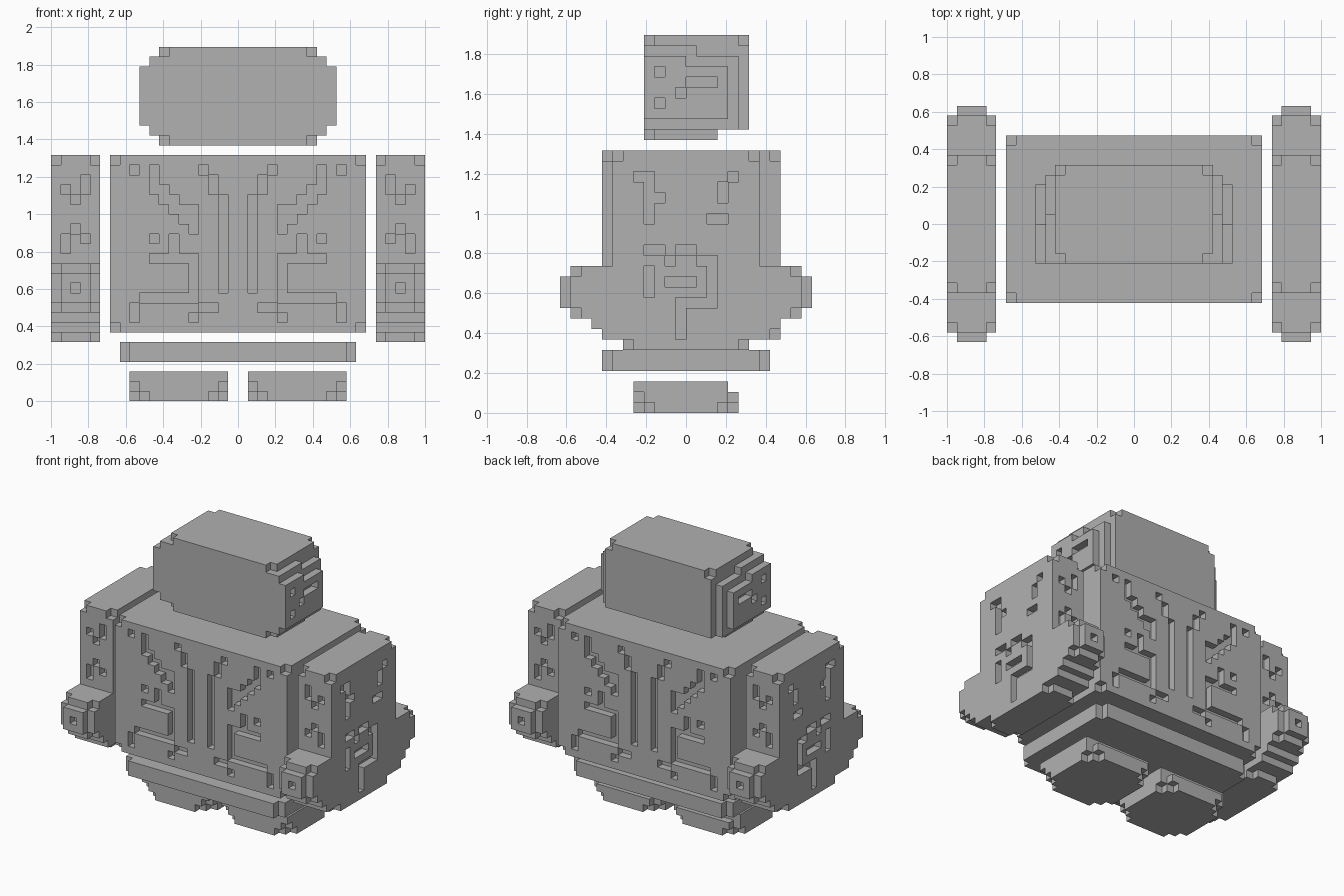
import bpy
import bmesh
from itertools import product
from mathutils import Vector

UNIT = 1 / 19  # edge of one block

old = bpy.data.objects.get("Cube")
if old:
    bpy.data.objects.remove(old, do_unlink=True)

stone = bpy.data.materials.new("stone grey")
stone.use_nodes = True
GREY = (0.44, 0.44, 0.44, 1)
stone.diffuse_color = GREY
stone.node_tree.nodes["Principled BSDF"].inputs["Base Color"].default_value = GREY


def box(x, y, z):
    """Blocks inside three (start, end) ranges."""
    return set(product(range(*x), range(*y), range(*z)))


def corners(x, y, z):
    """The eight corner blocks of a box."""
    return set(product(*[(a, b - 1) for a, b in (x, y, z)]))


def clipped(x, y, z):
    return box(x, y, z) - corners(x, y, z)


def mirrored(cells):
    return {(-x - 1, y, z) for x, y, z in cells}


def front_grooves(rects, layer):
    return {(i, layer, k) for x, z, w, h in rects
            for i in range(x, x + w) for k in range(z, z + h)}


def side_grooves(rects, layer):
    return {(layer, i, k) for i, _, k in front_grooves(rects, 0)}


def build(name, cells):
    """Mesh made of the exposed block faces."""
    bm = bmesh.new()
    for cell in cells:
        for axis, sign in product(range(3), (-1, 1)):
            step = [0, 0, 0]
            step[axis] = sign
            if tuple(c + s for c, s in zip(cell, step)) in cells:
                continue
            n = Vector(step)
            u = Vector([float(i == (axis + 1) % 3) for i in range(3)])
            v = n.cross(u)
            mid = Vector(cell) + Vector((0.5, 0.5, 0.5)) + n / 2
            quad = [mid + (a * u + b * v) / 2
                    for a, b in ((-1, -1), (1, -1), (1, 1), (-1, 1))]
            bm.faces.new([bm.verts.new(p * UNIT) for p in quad])
    bmesh.ops.remove_doubles(bm, verts=bm.verts[:], dist=UNIT / 10)
    mesh = bpy.data.meshes.new(name)
    bm.to_mesh(mesh)
    bm.free()
    mesh.materials.append(stone)
    obj = bpy.data.objects.new(name, mesh)
    bpy.context.collection.objects.link(obj)
    return obj


# Torso with cracks on front and back
cracks = [(10, 23, 1, 1), (8, 22, 1, 2), (7, 21, 2, 1), (6, 20, 2, 1),
          (5, 19, 2, 1), (4, 17, 1, 3), (5, 18, 1, 1), (8, 16, 1, 1),
          (6, 15, 1, 2), (4, 14, 5, 1), (4, 11, 1, 3), (4, 10, 5, 1),
          (10, 8, 1, 2), (9, 10, 1, 1), (2, 9, 2, 1), (4, 8, 1, 1),
          (3, 23, 1, 1), (2, 21, 1, 2), (1, 11, 1, 10)]
torso = clipped((-13, 13), (-8, 9), (7, 25))
for layer in (-8, 8):
    marks = front_grooves(cracks, layer)
    torso -= marks | mirrored(marks)
build("torso", torso)

# Hip slab
build("hips", clipped((-12, 12), (-8, 8), (4, 6)))

# Head with stepped, carved sides
head = clipped((-8, 8), (-4, 6), (26, 36)) - box((-8, 8), (3, 6), (26, 27))
cheek = (box((8, 9), (-4, 1), (27, 35)) | box((8, 9), (1, 5), (27, 34))
         | box((9, 10), (-4, 0), (28, 34)) | box((9, 10), (0, 4), (28, 33)))
cheek -= side_grooves([(-3, 32, 1, 1), (-3, 29, 1, 1),
                       (0, 31, 3, 1), (-1, 30, 1, 1)], 9)
build("head", head | cheek | mirrored(cheek))

# Arms: upright block, fist bulge, stepped underside
arm_x = (14, 19)
arm = clipped(arm_x, (-7, 7), (8, 25))
arm |= clipped(arm_x, (-11, 11), (9, 14))
arm |= box((15, 18), (-12, 12), (10, 13))
for reach, z in ((9, 8), (8, 7), (6, 6)):
    arm |= box(arm_x, (-reach, reach), (z, z + 1))
arm -= {(x, y, 6) for x in (14, 18) for y in (-6, 5)}
pits = [(15, 21, 1, 2), (16, 20, 1, 1), (17, 21, 1, 1),
        (15, 16, 1, 1), (16, 17, 1, 1), (17, 15, 1, 2)]
for layer in (-7, 6):
    arm -= front_grooves(pits, layer)
for layer in (-12, 11):
    arm -= front_grooves([(16, 11, 1, 1)], layer)
# spiral cracks on the outer face
arm -= side_grooves([(-5, 22, 2, 1), (-4, 18, 1, 4), (-3, 20, 1, 1),
                     (4, 22, 1, 1), (3, 20, 1, 2), (2, 18, 2, 1),
                     (-4, 15, 2, 1), (-2, 14, 1, 1), (-1, 15, 2, 1),
                     (1, 14, 2, 1), (2, 10, 1, 4), (0, 10, 2, 1),
                     (-4, 11, 1, 3), (-2, 12, 3, 1), (-1, 7, 1, 4)], 18)
build("left_arm", arm)
build("right_arm", mirrored(arm))

# Feet with rounded lower corners
foot = box((1, 11), (-5, 5), (0, 3)) - box((1, 11), (4, 5), (2, 3))
for x, y in product((1, 10), (-5, 4)):
    dx = 1 if x == 1 else -1
    dy = 1 if y < 0 else -1
    foot -= {(x, y, 0), (x, y, 1), (x + dx, y, 0), (x, y + dy, 0)}
build("left_foot", foot)
build("right_foot", mirrored(foot))
